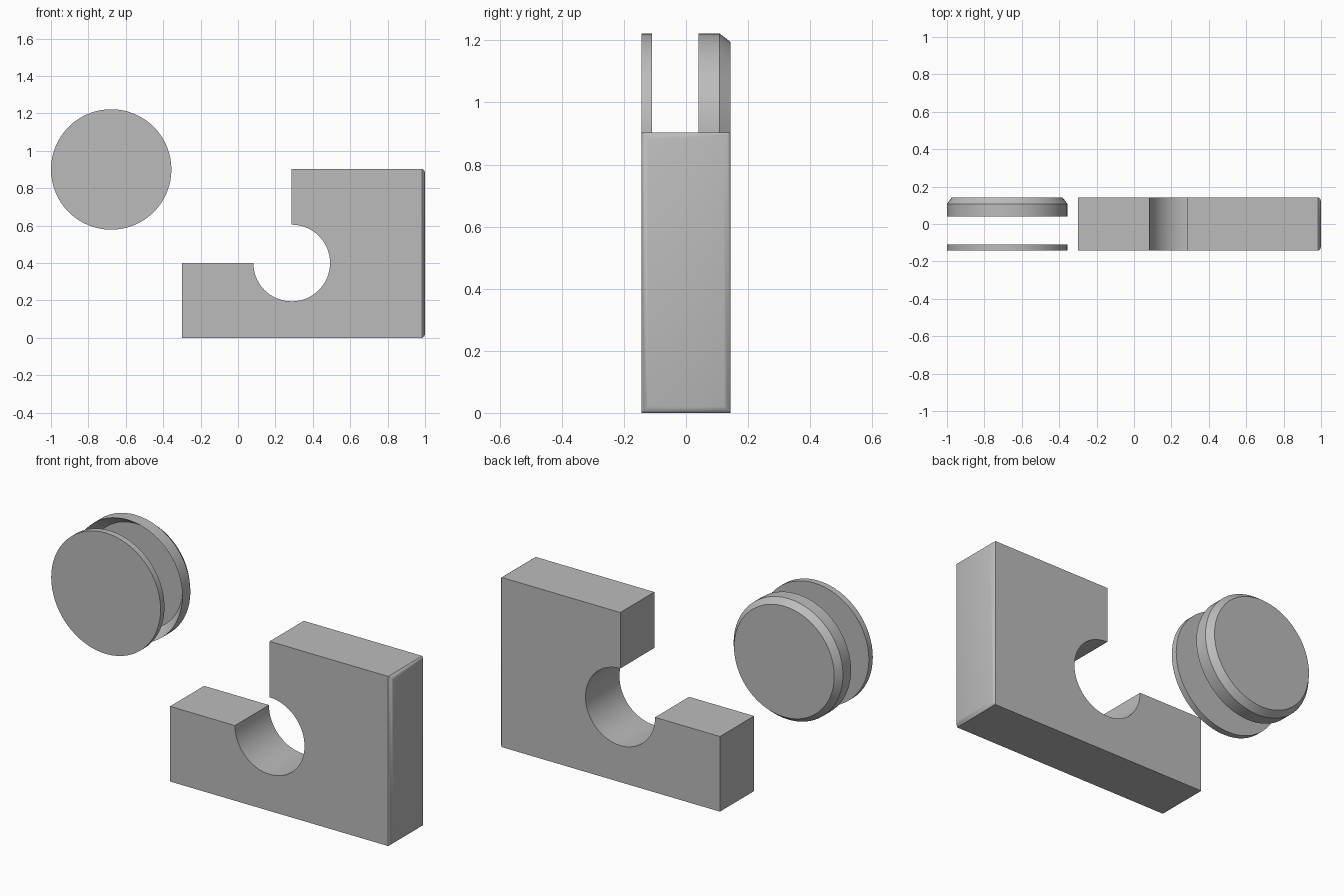
import bpy
import bmesh
import math
from mathutils import Matrix, Vector

if "Cube" in bpy.data.objects:
    bpy.data.objects.remove(bpy.data.objects["Cube"], do_unlink=True)

grey = bpy.data.materials.new("plain grey")
grey.use_nodes = True
colour = (0.5, 0.5, 0.5, 1)
grey.diffuse_color = colour
grey.node_tree.nodes["Principled BSDF"].inputs["Base Color"].default_value = colour

HALF = 0.143


def finish(bm, name, angle):
    """Turn a bmesh into a shaded object."""
    bmesh.ops.recalc_face_normals(bm, faces=bm.faces)
    mesh = bpy.data.meshes.new(name)
    bm.to_mesh(mesh)
    bm.free()
    mesh.materials.append(grey)
    obj = bpy.data.objects.new(name, mesh)
    bpy.context.collection.objects.link(obj)
    bpy.ops.object.select_all(action='DESELECT')
    obj.select_set(True)
    bpy.context.view_layer.objects.active = obj
    bpy.ops.object.shade_smooth_by_angle(angle=math.radians(angle))
    return obj


def lathe(name, profile, centre, steps=64):
    """Spin a (radius, y) profile about the y axis."""
    bm = bmesh.new()
    verts = [bm.verts.new((r, y, 0)) for r, y in profile]
    edges = [bm.edges.new(pair) for pair in zip(verts, verts[1:])]
    bmesh.ops.spin(bm, geom=verts + edges, cent=(0, 0, 0), axis=(0, 1, 0),
                   angle=math.tau, steps=steps)
    bmesh.ops.remove_doubles(bm, verts=bm.verts, dist=1e-4)
    bmesh.ops.transform(bm, matrix=Matrix.Translation(centre), verts=bm.verts)
    return finish(bm, name, 30)


# Stepped block with a three-quarter round notch
cx, cz, radius = 0.287, 0.4, 0.205
arc = [(cx + radius * math.cos(a), cz + radius * math.sin(a))
       for a in (math.pi + 1.5 * math.pi * i / 48 for i in range(49))]
outline = [(-0.3, 0), (-0.3, cz)] + arc + [(cx, 0.903), (0.985, 0.903), (0.985, 0)]
bm = bmesh.new()
face = bm.faces.new([bm.verts.new((x, -HALF, z)) for x, z in outline])
extruded = bmesh.ops.extrude_face_region(bm, geom=[face])
bmesh.ops.translate(bm, vec=(0, 2 * HALF, 0),
                    verts=[v for v in extruded["geom"] if isinstance(v, bmesh.types.BMVert)])
bmesh.ops.recalc_face_normals(bm, faces=bm.faces)

# Softly raised end face
end = max(bm.faces, key=lambda f: f.calc_center_median().x)
for width, rise in ((0.012, 0.011), (0.018, 0.004)):
    bmesh.ops.inset_region(bm, faces=[end], thickness=width, depth=0)
    bmesh.ops.translate(bm, vec=Vector((rise, 0, 0)), verts=end.verts)
finish(bm, "notched_block", 35)

# Round cap pair: thin front disc and hollow chamfered back cup
hub = (-0.678, 0, 0.9)
lathe("front_disc", [(0, -HALF), (0.322, -HALF), (0.322, -0.11), (0, -0.11)], hub)
lathe("back_cup", [(0, HALF), (0.295, HALF), (0.322, 0.108), (0.322, 0.04),
                   (0.275, 0.11), (0, 0.11)], hub)
